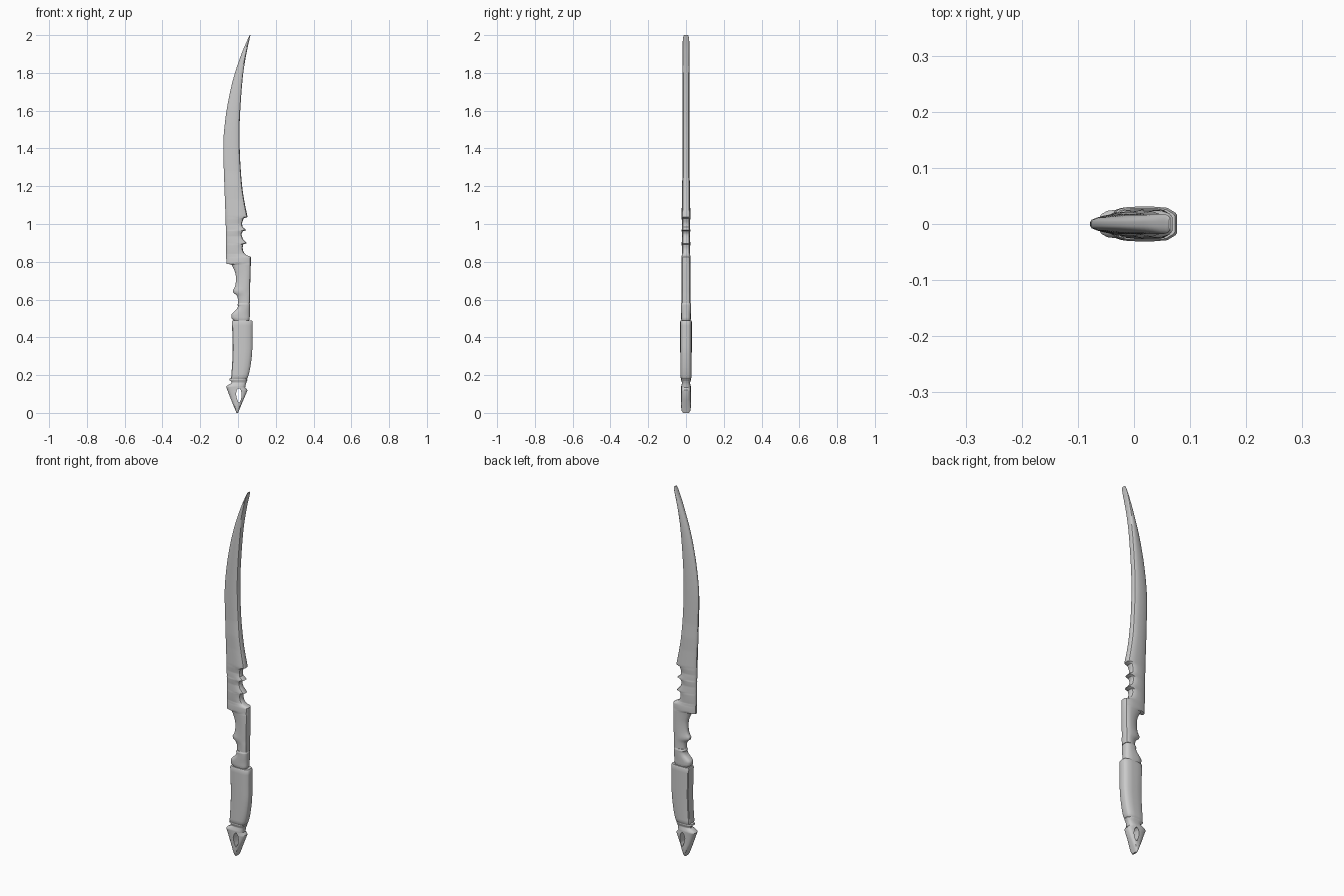
import bpy, bmesh
from mathutils import Vector

# Cross-sections: (fraction from left edge to right edge, fraction of half thickness)
BLADE = [(0, .22), (.03, .42), (.15, .66), (.4, .9), (.65, 1), (.85, .95), (.96, .75), (1, .45)]
ROUND = [(0, .35), (.04, .65), (.15, .9), (.35, 1), (.65, 1), (.85, .9), (.96, .65), (1, .35)]
BOX = [(0, .7), (.03, .83), (.16, .96), (.35, 1), (.6, 1), (.84, .93), (.97, .65), (1, .5)]


def smooth(pts, n=5):
    """Catmull-Rom through (z, value) points."""
    p = [Vector(a) for a in pts]
    p = [2 * p[0] - p[1]] + p + [2 * p[-1] - p[-2]]
    out = []
    for i in range(1, len(p) - 2):
        a, b, c, d = p[i - 1:i + 3]
        for k in range(n):
            t = k / n
            out.append(tuple(.5 * (2 * b + (c - a) * t + (2 * a - 5 * b + 4 * c - d) * t * t
                                   + (3 * b - a - 3 * c + d) * t ** 3)))
    return out + [tuple(p[-2])]


def at(line, z):
    """Value of a polyline at height z."""
    if z <= line[0][0]:
        return line[0][1]
    for (z0, v0), (z1, v1) in zip(line, line[1:]):
        if z <= z1:
            return v0 + (v1 - v0) * (z - z0) / max(z1 - z0, 1e-6)
    return line[-1][1]


def finish(obj, angle=35):
    bpy.ops.object.select_all(action='DESELECT')
    obj.select_set(True)
    bpy.context.view_layer.objects.active = obj
    bpy.ops.object.shade_smooth_by_angle(angle=angle * 3.14159 / 180)


def loft(name, left, right, thick, section):
    """Skin from left/right edge lines and half-thickness line, all over z."""
    bm = bmesh.new()
    zs = sorted({round(p[0], 4) for line in (left, right, thick) for p in line})
    rings = []
    for z in zs:
        l, r, h = at(left, z), at(right, z), at(thick, z)
        loop = [(t, -w) for t, w in section] + [(t, w) for t, w in reversed(section)]
        rings.append([bm.verts.new((l + (r - l) * t, h * w, z)) for t, w in loop])
    n = len(rings[0])
    for a, b in zip(rings, rings[1:]):
        for i in range(n):
            bm.faces.new((a[i], a[(i + 1) % n], b[(i + 1) % n], b[i]))
    bm.faces.new(rings[0][::-1])
    bm.faces.new(rings[-1])
    bmesh.ops.recalc_face_normals(bm, faces=bm.faces)
    me = bpy.data.meshes.new(name)
    bm.to_mesh(me)
    bm.free()
    obj = bpy.data.objects.new(name, me)
    bpy.context.collection.objects.link(obj)
    finish(obj)
    return obj


# Blade with notched back and hooked heel, running down into the ricasso
blade_left = ([(.582, 0)] + smooth([(.6, 0), (.62, -.006), (.637, -.026)], 3)
              + smooth([(.648, -.028), (.67, -.016), (.70, -.011), (.735, -.013),
                        (.77, -.026), (.786, -.036)], 3)
              + [(.789, -.062)]
              + smooth([(.80, -.062), (1.0, -.065), (1.2, -.072), (1.4, -.078), (1.52, -.071),
                        (1.65, -.052), (1.78, -.022), (1.9, .018), (1.97, .048), (2.0, .062)]))
blade_right = ([(.582, .063), (.70, .065), (.824, .069), (.829, .062)]
               + smooth([(.834, .045), (.85, .031), (.87, .025), (.892, .027)], 3)
               + [(.897, .046), (.903, .043)]
               + smooth([(.92, .026), (.945, .019), (.962, .026)], 3)
               + [(.967, .043), (.973, .038)]
               + smooth([(.985, .024), (1.005, .022), (1.03, .03)], 3)
               + [(1.037, .05)]
               + smooth([(1.05, .048), (1.12, .034), (1.21, .021), (1.35, .011), (1.5, .008),
                         (1.65, .015), (1.8, .028), (1.92, .048), (2.0, .066)]))
blade_thick = [(.582, .025), (.82, .025), (.84, .021), (.9, .023), (.935, .02), (.965, .023),
               (1.0, .02), (1.04, .024), (1.13, .021), (1.2, .021), (1.28, .018),
               (1.96, .018), (1.985, .016), (2.0, .011)]
loft("blade", blade_left, blade_right, blade_thick, BLADE)

# Collar under the ricasso with a forward spur
loft("collar",
     [(.48, -.015), (.492, -.025)] + smooth([(.5, -.034), (.52, -.035), (.535, -.022),
                                            (.55, -.007), (.565, 0), (.572, -.003)], 3) + [(.582, .002)],
     [(.48, .055), (.5, .062), (.575, .064), (.582, .06)],
     [(.48, .022), (.5, .026), (.574, .027), (.582, .024)], ROUND)

# Grip
loft("grip",
     smooth([(.19, -.036), (.26, -.031), (.34, -.028), (.42, -.03), (.483, -.032)], 3) + [(.49, -.029)],
     smooth([(.178, .046), (.19, .053), (.24, .065), (.32, .075), (.4, .076), (.483, .077)], 3) + [(.49, .073)],
     [(.178, .025), (.19, .03), (.483, .031), (.49, .028)], BOX)

# Pommel: small spur, then an arrow-shaped ring
pommel = loft("pommel",
              [(0, -.008), (.012, -.013), (.07, -.037), (.138, -.063), (.144, -.058), (.158, -.034),
               (.164, -.033), (.174, -.046), (.182, -.044), (.19, -.02)],
              [(0, .001), (.012, .005), (.06, .025), (.116, .049), (.122, .049), (.135, .038),
               (.155, .042), (.175, .05), (.19, .045)],
              [(0, .016), (.012, .023), (.03, .026), (.14, .026), (.16, .021), (.175, .026), (.19, .023)], ROUND)

# Teardrop opening through the pommel
hole = loft("pommel_hole_cutter",
            [(.055, .003), (.075, -.006), (.1, -.011), (.12, -.006), (.13, .002)],
            [(.055, .007), (.07, .016), (.095, .02), (.118, .016), (.13, .008)],
            [(.055, .1), (.13, .1)], [(0, 1), (1, 1)])
mod = pommel.modifiers.new("opening", 'BOOLEAN')
mod.object = hole
mod.operation = 'DIFFERENCE'
mod.solver = 'EXACT'
bpy.context.view_layer.objects.active = pommel
while pommel.modifiers[0] != mod:
    bpy.ops.object.modifier_move_up(modifier=mod.name)
bpy.ops.object.modifier_apply(modifier=mod.name)
bpy.data.objects.remove(hole)
finish(pommel)
